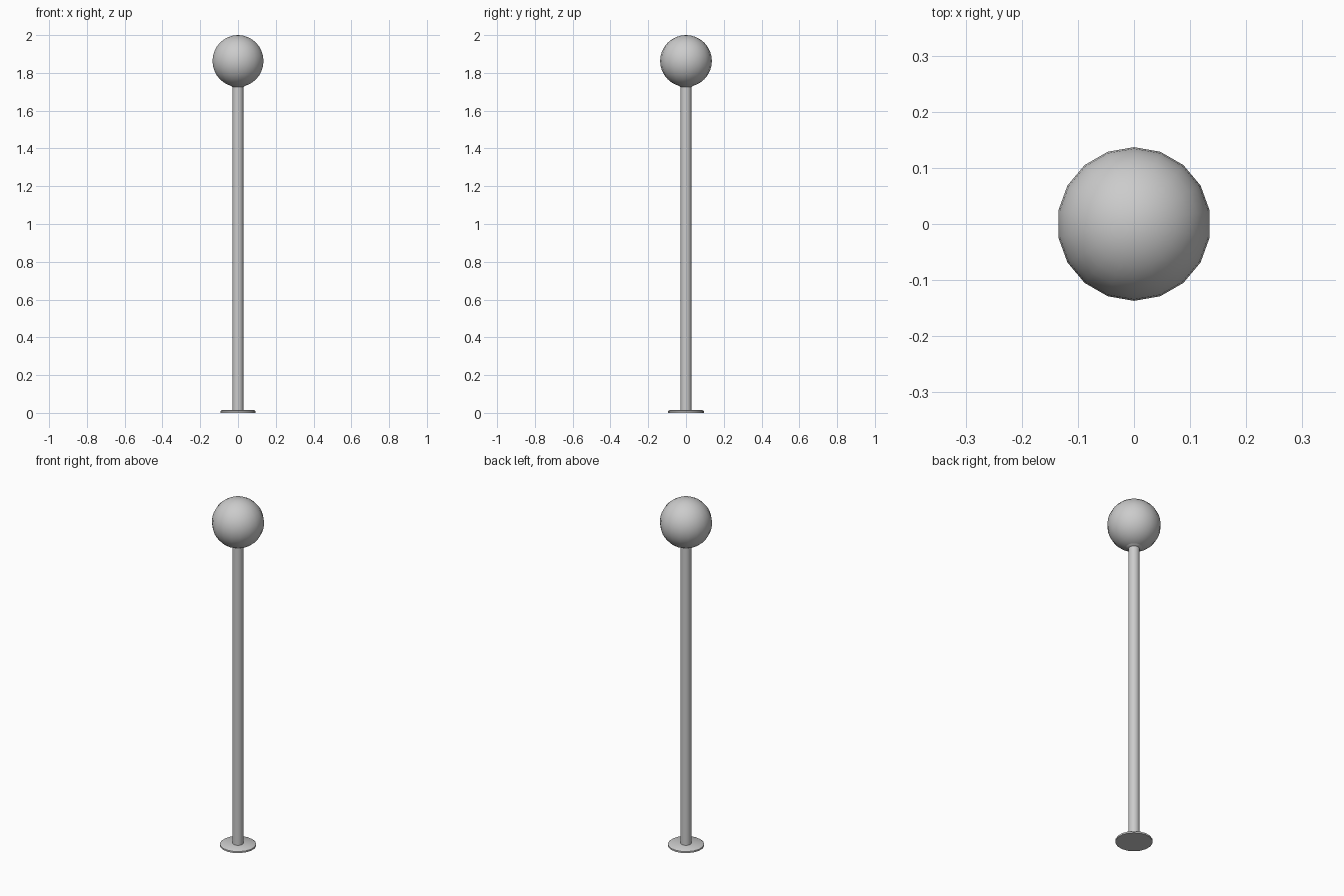
import bpy, bmesh, math

if "Cube" in bpy.data.objects:
    bpy.data.objects.remove(bpy.data.objects["Cube"])

SIDES = 18


def lathe(name, profile):
    """Revolve (radius, z) points around z; radius 0 makes a pole point."""
    bm = bmesh.new()
    rings = []
    for r, z in profile:
        if r == 0:
            rings.append([bm.verts.new((0, 0, z))] * SIDES)
        else:
            angles = [math.pi / 2 + i * math.tau / SIDES for i in range(SIDES)]
            rings.append([bm.verts.new((r * math.cos(a), r * math.sin(a), z)) for a in angles])
    for lower, upper in zip(rings, rings[1:]):
        for i in range(SIDES):
            j = (i + 1) % SIDES
            corners = [lower[i], lower[j], upper[j], upper[i]]
            bm.faces.new(list(dict.fromkeys(corners)))
    bmesh.ops.recalc_face_normals(bm, faces=bm.faces)
    mesh = bpy.data.meshes.new(name)
    bm.to_mesh(mesh)
    bm.free()
    obj = bpy.data.objects.new(name, mesh)
    bpy.context.collection.objects.link(obj)
    bpy.ops.object.select_all(action='DESELECT')
    obj.select_set(True)
    bpy.context.view_layer.objects.active = obj
    bpy.ops.object.shade_smooth_by_angle(angle=math.radians(40))
    return obj


# Foot plate
lathe("base_plate", [(0, 0), (0.095, 0), (0.095, 0.009), (0.088, 0.014), (0, 0.014)])

# Tall straight post
lathe("post", [(0, 0.01), (0.029, 0.01), (0.029, 1.75), (0, 1.75)])

# Flared collar holding the globe
lathe("globe_collar", [(0, 1.725), (0.029, 1.725), (0.038, 1.731), (0.055, 1.741), (0, 1.741)])

# Lamp globe
R, STEPS = 0.137, 16
globe = [(R * math.sin(math.pi * k / STEPS) if 0 < k < STEPS else 0,
          2 - R - R * math.cos(math.pi * k / STEPS)) for k in range(STEPS + 1)]
lathe("lamp_globe", globe)
